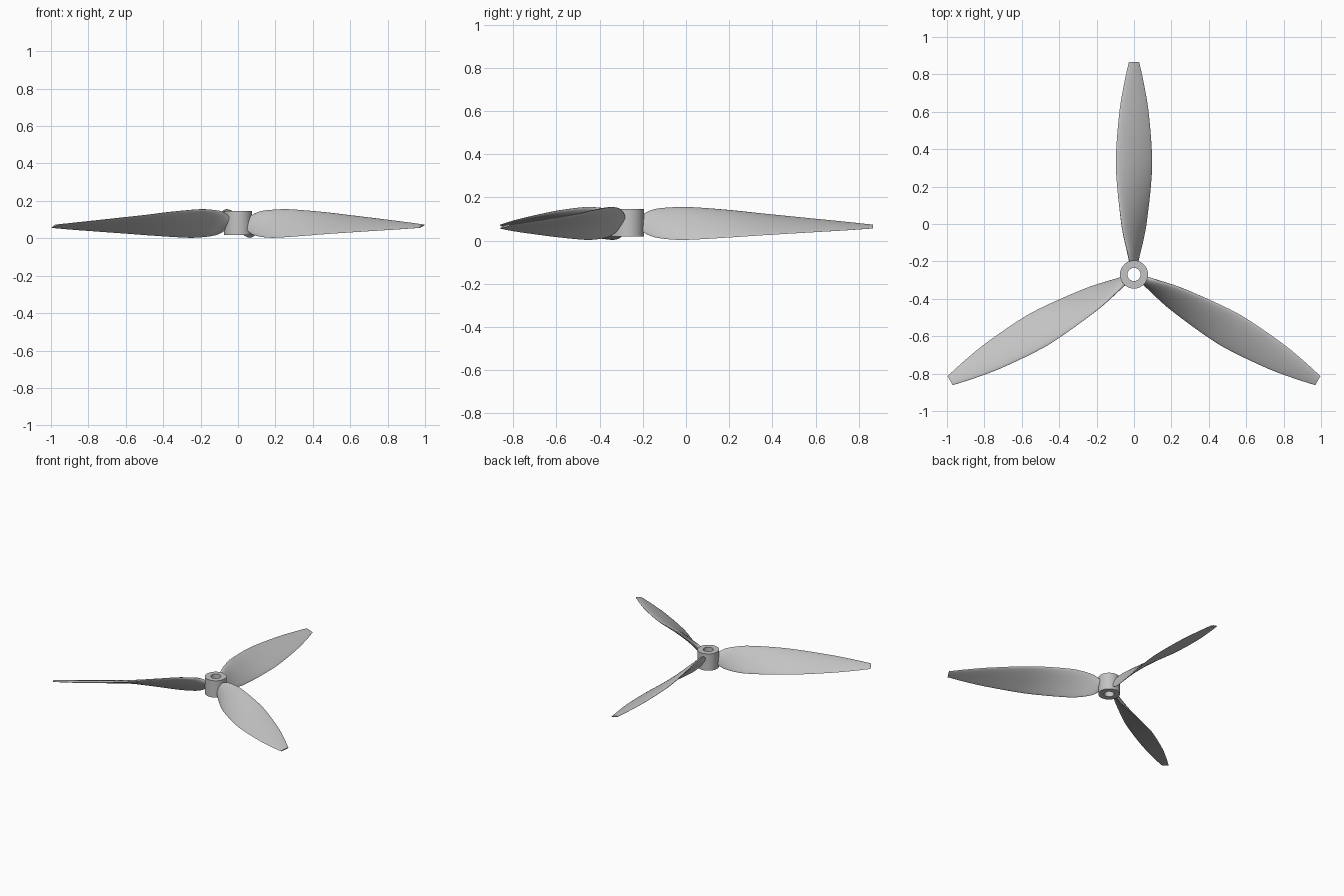
import bpy, bmesh
from math import sin, cos, pi, radians, hypot
from mathutils import Matrix

cube = bpy.data.objects.get("Cube")
if cube:
    bpy.data.objects.remove(cube, do_unlink=True)

# Single material
grey = bpy.data.materials.new("light_grey")
grey.use_nodes = True
colour = (0.55, 0.55, 0.55, 1)
grey.diffuse_color = colour
grey.node_tree.nodes["Principled BSDF"].inputs["Base Color"].default_value = colour

HUB_Y = -0.27


def finish(name, bm):
    bmesh.ops.recalc_face_normals(bm, faces=bm.faces)
    mesh = bpy.data.meshes.new(name)
    bm.to_mesh(mesh)
    bm.free()
    mesh.materials.append(grey)
    obj = bpy.data.objects.new(name, mesh)
    bpy.context.collection.objects.link(obj)
    bpy.ops.object.select_all(action='DESELECT')
    obj.select_set(True)
    bpy.context.view_layer.objects.active = obj
    bpy.ops.object.shade_smooth_by_angle(angle=radians(40))
    return obj


def skin(bm, rings, closed):
    """Bridge matching vertex rings with quads."""
    count = len(rings[0])
    for i in range(len(rings) if closed else len(rings) - 1):
        a, b = rings[i], rings[(i + 1) % len(rings)]
        for j in range(count):
            k = (j + 1) % count
            bm.faces.new((a[j], a[k], b[k], b[j]))


def spline(p, i, t):
    """Smooth interpolation between stations i and i + 1 (uneven spacing)."""
    def slope(k, n):
        lo, hi = max(k - 1, 0), min(k + 1, len(p) - 1)
        return (p[hi][n] - p[lo][n]) / (p[hi][0] - p[lo][0])
    a, b = p[i], p[i + 1]
    d = b[0] - a[0]
    out = [a[0] + d * t]
    for n in range(1, len(a)):
        out.append(a[n] * (1 + 2 * t) * (1 - t) ** 2 + b[n] * t * t * (3 - 2 * t)
                   + d * slope(i, n) * t * (1 - t) ** 2
                   + d * slope(i + 1, n) * t * t * (t - 1))
    return out


# Hub: bored cylinder
bm = bmesh.new()
profile = [(0.035, 0.018), (0.075, 0.018), (0.075, 0.147), (0.035, 0.147)]
SIDES = 64
rings = [[bm.verts.new((r * cos(2 * pi * j / SIDES), HUB_Y + r * sin(2 * pi * j / SIDES), z))
          for j in range(SIDES)] for r, z in profile]
skin(bm, rings, True)
finish("hub", bm)

# Blade stations: radius, half width, half height, mid height, half thickness
stations = [
    (0.05, 0.018, 0.025, 0.080, 0.014),
    (0.09, 0.027, 0.052, 0.080, 0.014),
    (0.13, 0.037, 0.066, 0.080, 0.014),
    (0.20, 0.054, 0.074, 0.079, 0.013),
    (0.27, 0.067, 0.076, 0.079, 0.013),
    (0.47, 0.090, 0.063, 0.077, 0.012),
    (0.62, 0.097, 0.050, 0.074, 0.011),
    (0.87, 0.078, 0.030, 0.069, 0.008),
    (1.02, 0.053, 0.018, 0.066, 0.006),
    (1.135, 0.028, 0.008, 0.064, 0.004),
]


def build_blade(name, angle):
    bm = bmesh.new()
    rows = [spline(stations, i, s / 5) for i in range(len(stations) - 1) for s in range(5)]
    rows.append(stations[-1])
    rings = []
    for r, hx, hz, zc, th in rows:
        half = hypot(hx, hz)
        ring = []
        for j in range(28):
            a = 2 * pi * j / 28
            c = cos(a)
            # Blunt raised leading edge, thin trailing edge, slight camber
            n = th * sin(a) * (1 - 0.35 * c) + 0.04 * half * (1 - c * c)
            ring.append(bm.verts.new((hx * c + n * hz / half, r, zc - hz * c + n * hx / half)))
        rings.append(ring)
    skin(bm, rings, False)
    bm.faces.new(rings[0])
    bm.faces.new(rings[-1])
    turn = Matrix.Translation((0, HUB_Y, 0)) @ Matrix.Rotation(radians(angle), 4, 'Z')
    bmesh.ops.transform(bm, matrix=turn, verts=bm.verts)
    finish(name, bm)


for name, angle in (("back_blade", 0), ("right_blade", 120), ("left_blade", 240)):
    build_blade(name, angle)
